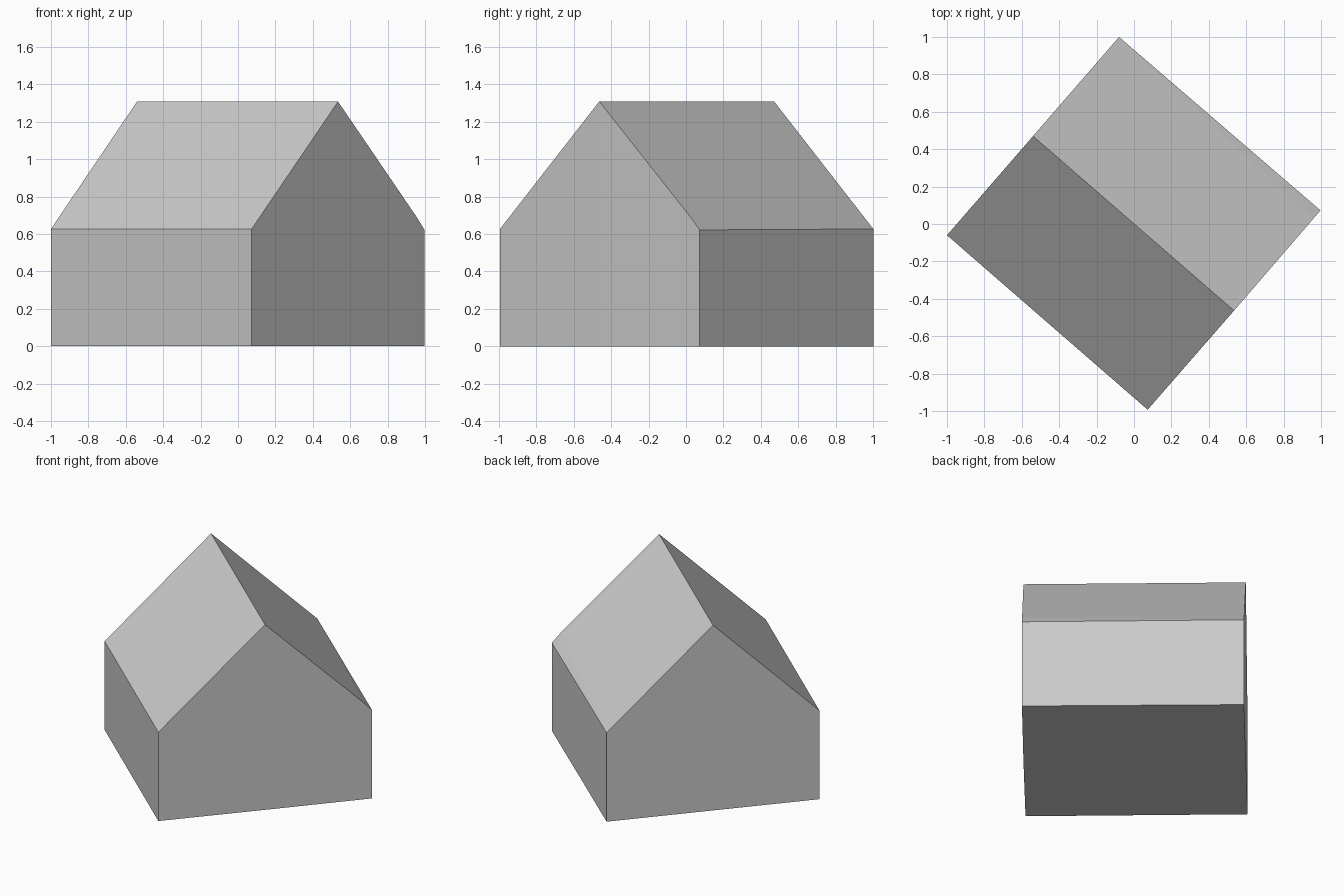
import bpy
import bmesh

cube = bpy.data.objects.get("Cube")
if cube:
    bpy.data.objects.remove(cube, do_unlink=True)

# One plain grey for the whole building
GREY = (0.6, 0.6, 0.6, 1.0)
grey = bpy.data.materials.new("plain grey")
grey.use_nodes = True
grey.diffuse_color = GREY
grey.node_tree.nodes["Principled BSDF"].inputs["Base Color"].default_value = GREY

EAVE, RIDGE = 0.627, 1.308

# Footprint corners, gable middles and the slight kink near one corner
west, south, east, north = (-1.0, -0.06), (0.073, -0.993), (0.997, 0.073), (-0.08, 1.0)
gable_back, gable_front = (-0.54, 0.47), (0.535, -0.463)
kink = (0.957, 0.026)


def at(point, z):
    return (*point, z)


def build(name, faces):
    """Make a flat-shaded object from polygons, welding shared corners."""
    bm = bmesh.new()
    for face in faces:
        bm.faces.new([bm.verts.new(co) for co in face])
    bmesh.ops.remove_doubles(bm, verts=bm.verts, dist=0.0001)
    mesh = bpy.data.meshes.new(name)
    bm.to_mesh(mesh)
    bm.free()
    mesh.materials.append(grey)
    obj = bpy.data.objects.new(name, mesh)
    bpy.context.collection.objects.link(obj)
    return obj


# Top outline of the walls, running anticlockwise seen from above
outline = [
    at(west, EAVE), at(south, EAVE), at(gable_front, RIDGE),
    at(kink, 0.688), at(east, 0.622), at(north, EAVE), at(gable_back, RIDGE),
]
floor = [at(p[:2], 0) for p in outline]

# Walls with both gables
count = len(outline)
build("walls", [
    [floor[i], floor[(i + 1) % count], outline[(i + 1) % count], outline[i]]
    for i in range(count)
])

# Closed underside
build("floor", [floor[::-1]])

# Two roof slopes meeting at the ridge
w, s, ridge_front, k, e, n, ridge_back = outline
build("roof", [[w, s, ridge_front, ridge_back],
               [ridge_front, k, n, ridge_back],
               [k, e, n]])
